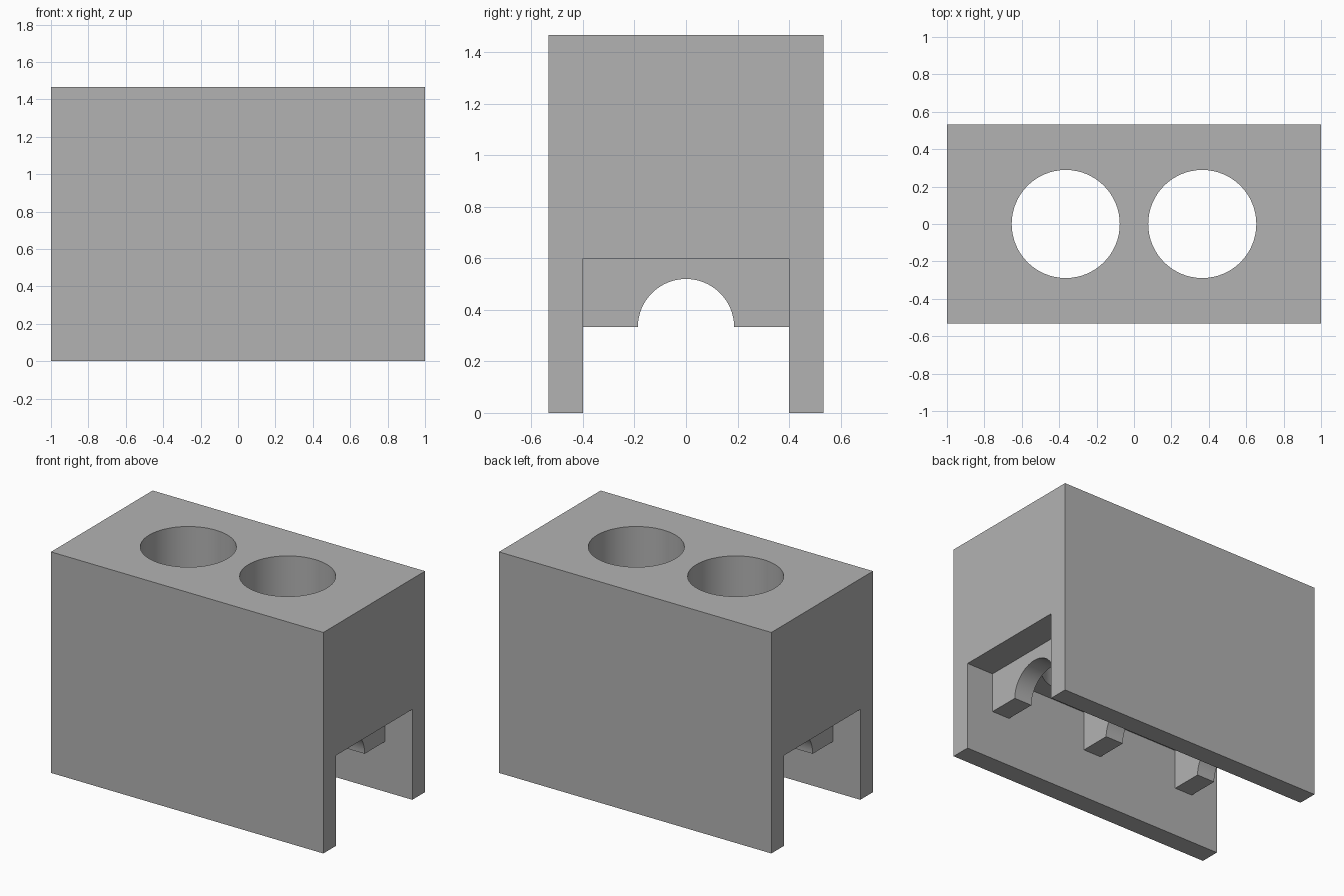
import bpy, bmesh, math
from mathutils import Vector

cube = bpy.data.objects.get("Cube")
if cube:
    bpy.data.objects.remove(cube, do_unlink=True)

HALF_Y, HEIGHT = 0.533, 1.467
CHANNEL_Y, CHANNEL_Z = 0.4, 0.6
RIB_Z, RIB_WIDTH, ARCH_R = 0.333, 0.133, 0.187
HOLE_X, HOLE_R = 0.365, 0.289

grey = bpy.data.materials.new("plain grey")
grey.use_nodes = True
colour = (0.448, 0.448, 0.448, 1)
grey.diffuse_color = colour
grey.node_tree.nodes["Principled BSDF"].inputs["Base Color"].default_value = colour


def extrude_x(name, profile, x, width):
    """Extrude a (y, z) outline along x, centred on x."""
    bm = bmesh.new()
    face = bm.faces.new([bm.verts.new((x - width / 2, y, z)) for y, z in profile])
    moved = bmesh.ops.extrude_face_region(bm, geom=[face])["geom"]
    bmesh.ops.translate(bm, vec=Vector((width, 0, 0)),
                        verts=[v for v in moved if isinstance(v, bmesh.types.BMVert)])
    bmesh.ops.recalc_face_normals(bm, faces=bm.faces)
    mesh = bpy.data.meshes.new(name)
    bm.to_mesh(mesh)
    bm.free()
    mesh.materials.append(grey)
    obj = bpy.data.objects.new(name, mesh)
    bpy.context.collection.objects.link(obj)
    return obj


def smooth(obj):
    bpy.ops.object.select_all(action='DESELECT')
    obj.select_set(True)
    bpy.context.view_layer.objects.active = obj
    bpy.ops.object.shade_smooth_by_angle(angle=math.radians(30))


# Block with a channel open along its underside
body = extrude_x("body", [
    (-HALF_Y, 0), (-CHANNEL_Y, 0), (-CHANNEL_Y, CHANNEL_Z), (CHANNEL_Y, CHANNEL_Z),
    (CHANNEL_Y, 0), (HALF_Y, 0), (HALF_Y, HEIGHT), (-HALF_Y, HEIGHT)], 0, 2)

# Two round holes from the top down into the channel
for side in (-1, 1):
    bpy.ops.mesh.primitive_cylinder_add(vertices=64, radius=HOLE_R, depth=1.2,
                                        location=(side * HOLE_X, 0, 1.05))
    cutter = bpy.context.object
    cutter.name = "hole_cutter"
    cutter.hide_render = True
    cutter.data.materials.append(grey)
    cut = body.modifiers.new("hole", 'BOOLEAN')
    cut.operation, cut.solver, cut.object = 'DIFFERENCE', 'EXACT', cutter
    bpy.context.view_layer.objects.active = body
    bpy.ops.object.modifier_apply(modifier=cut.name)
    bpy.data.objects.remove(cutter, do_unlink=True)
smooth(body)

# Three arched ribs across the channel
arch = [(-ARCH_R * math.cos(math.pi * i / 32), RIB_Z + ARCH_R * math.sin(math.pi * i / 32))
        for i in range(33)]
outline = [(-CHANNEL_Y, CHANNEL_Z), (-CHANNEL_Y, RIB_Z)] + arch + [
    (CHANNEL_Y, RIB_Z), (CHANNEL_Y, CHANNEL_Z)]
for name, x in (("right_rib", -0.733), ("middle_rib", 0), ("left_rib", 0.733)):
    smooth(extrude_x(name, outline, x, RIB_WIDTH))
